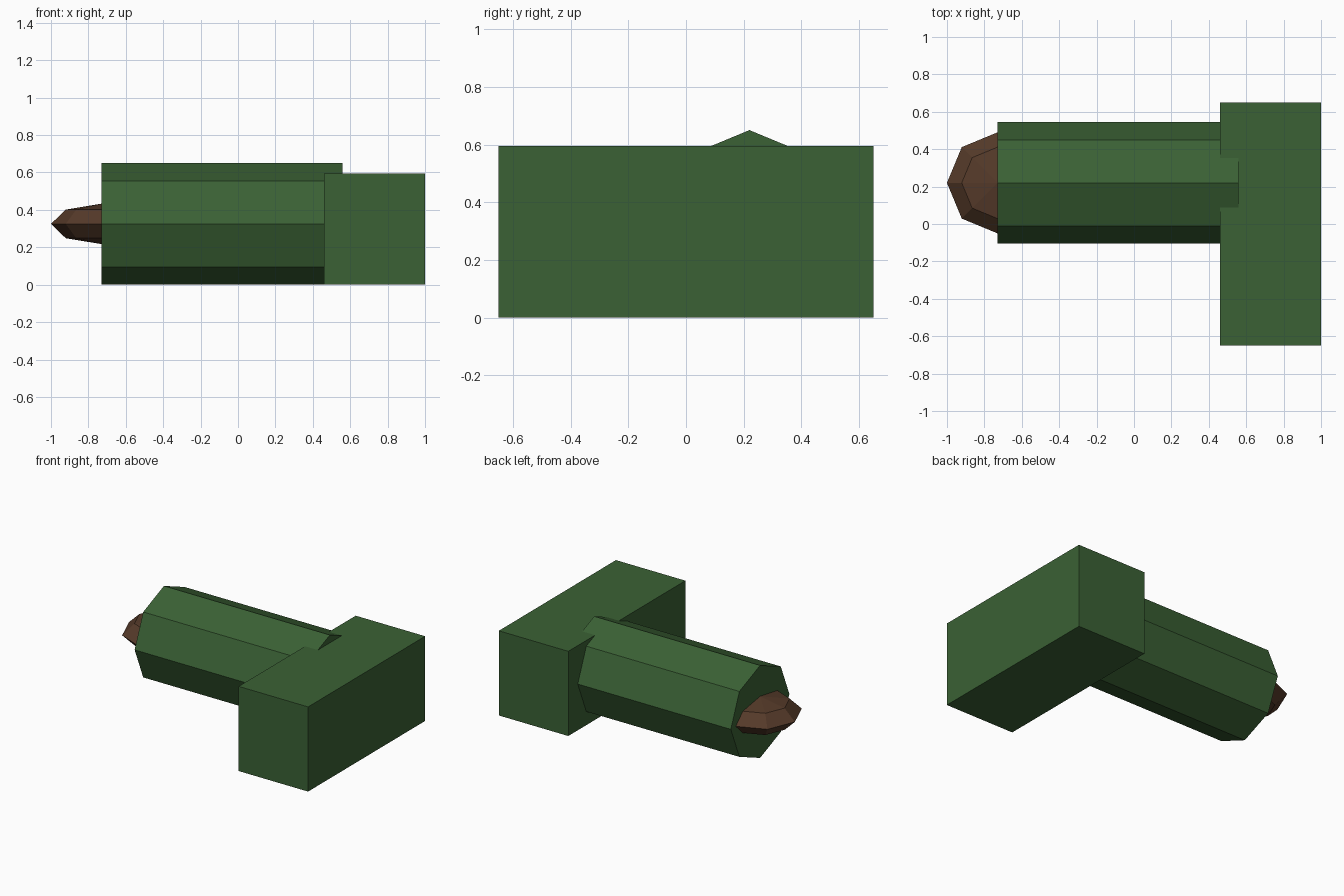
import bpy
import math

if "Cube" in bpy.data.objects:
    bpy.data.objects.remove(bpy.data.objects["Cube"])


def material(name, color):
    m = bpy.data.materials.new(name)
    m.diffuse_color = (*color, 1)
    m.use_nodes = True
    m.node_tree.nodes["Principled BSDF"].inputs["Base Color"].default_value = m.diffuse_color
    return m


def finish(name, mat):
    ob = bpy.context.object
    ob.name = name
    ob.data.materials.append(mat)
    bpy.ops.object.transform_apply(location=False, rotation=True, scale=True)
    return ob


green = material("dark_green", (0.043, 0.12, 0.035))
brown = material("brown", (0.09, 0.042, 0.022))

AXIS_Y, AXIS_Z = 0.22, 0.325
X0, X1 = -0.73, 0.56

# Cross block at the right end
bpy.ops.mesh.primitive_cube_add(size=1, location=(0.73, 0, 0.2975))
bpy.context.object.scale = (0.54, 1.30, 0.595)
finish("cross_block", green)

# Eight-sided barrel, corner up, running into the block
bpy.ops.mesh.primitive_cylinder_add(vertices=8, radius=0.325, depth=X1 - X0,
                                    location=((X0 + X1) / 2, AXIS_Y, AXIS_Z),
                                    rotation=(0, math.pi / 2, 0))
finish("barrel", green)

# Flattened low-poly nose, half buried in the barrel end
bpy.ops.mesh.primitive_uv_sphere_add(segments=8, ring_count=4, radius=0.27,
                                     location=(X0, AXIS_Y, AXIS_Z))
bpy.context.object.scale = (1, 1, 0.4)
finish("nose", brown)
